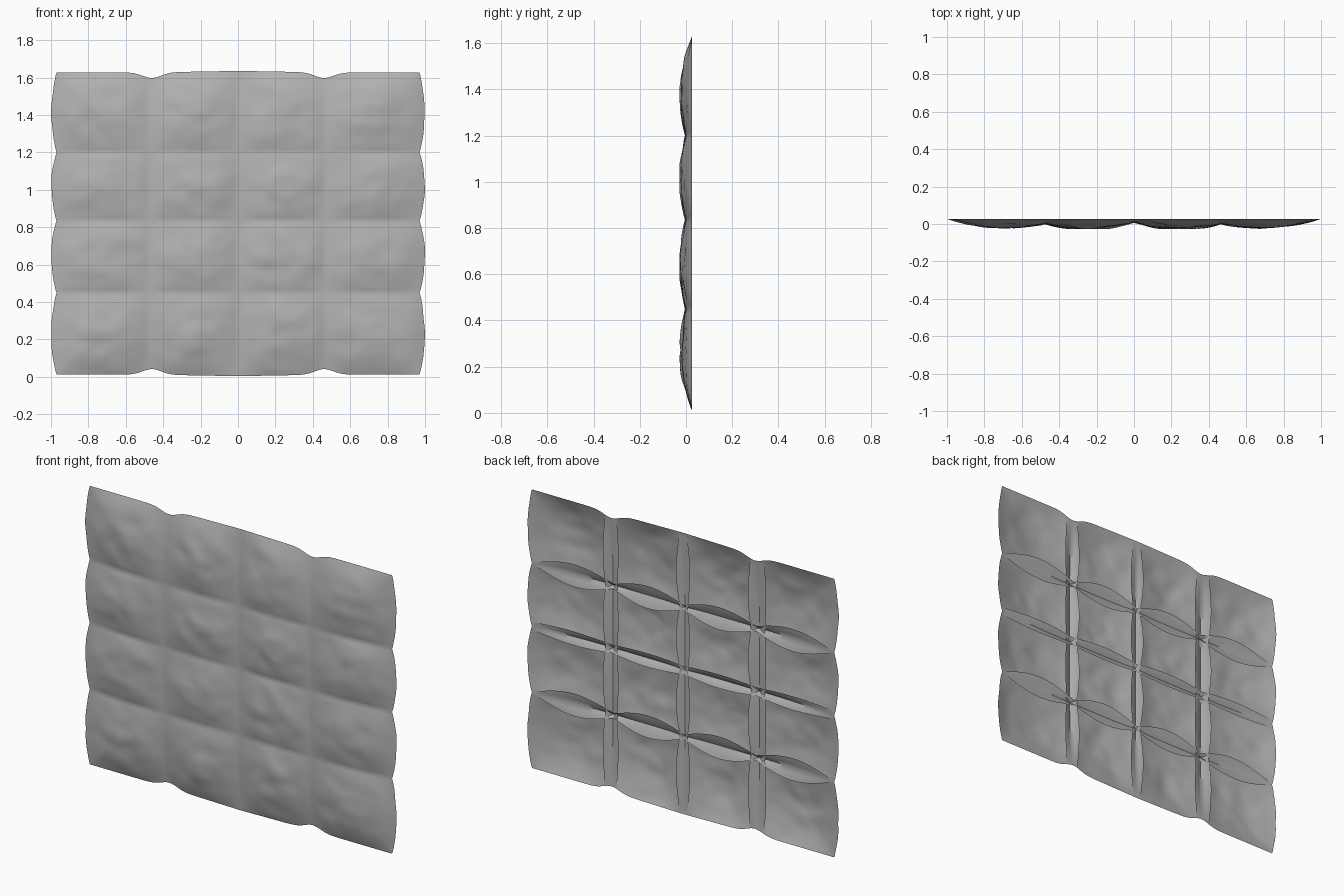
import bpy, bmesh, math
from mathutils import Vector, noise

if "Cube" in bpy.data.objects:
    bpy.data.objects.remove(bpy.data.objects["Cube"])

XS = [-0.97, -0.475, 0.0, 0.465, 0.97]      # vertical seams and edges
ZS = [0.012, 0.45, 0.835, 1.2, 1.628]       # horizontal seams and edges
N = 24                                      # divisions per cushion
BACK, SEAM = 0.027, 0.001

# Dark grey fabric
fabric = bpy.data.materials.new("fabric")
fabric.diffuse_color = (0.45, 0.45, 0.45, 1)
fabric.use_nodes = True
fabric.node_tree.nodes["Principled BSDF"].inputs["Base Color"].default_value = fabric.diffuse_color


def hump(t, p=0.85):
    return max(0.0, math.sin(math.pi * t)) ** p


def split(i):
    c = min(i // N, 3)
    return c, i / N - c


def edge_closeness(c, t):
    if c == 0:
        return (1 - t) ** 2
    return t ** 2 if c == 3 else 0.0


def seam_depth(x):
    return SEAM + 0.008 * math.exp(-(x / 0.09) ** 2)


def sheet_point(i, j):
    ci, u = split(i)
    cj, v = split(j)
    x = XS[ci] + (XS[ci + 1] - XS[ci]) * u
    z = ZS[cj] + (ZS[cj + 1] - ZS[cj]) * v
    ex, ez = edge_closeness(ci, u), edge_closeness(cj, v)
    # scalloped side edges, notched top and bottom edges
    ripple = noise.noise(Vector((x * 3, 7.7, z * 9)))
    x += math.copysign(ex * (0.028 * hump(v, 0.8) + 0.006 * ripple * hump(v)), x)
    notch = 0.03 * math.exp(-((abs(x) - 0.46) / 0.07) ** 2)
    z += ez * notch * (1 if cj == 0 else -1)
    if abs(x) < 0.45:
        z += ez * 0.008 * (1 - abs(x) / 0.45) * (-1 if cj == 0 else 1)
    # padded depth with soft wrinkles
    wrinkle = (noise.noise(Vector((x * 6, 3.1, z * 7 + x * 3)))
               + 0.6 * noise.noise(Vector((x * 11, 5.3, z * 13))))
    base = seam_depth(x)
    puff = hump(u) * hump(v) * (0.027 + 0.011 * wrinkle)
    # seams lift forward between crossings
    lift = 0.006 * (hump(u) + 0.4 * hump(v)) * (1 - max(ex, ez))
    y = base + (BACK - base) * max(ex, ez) - puff - lift * (1 - hump(u) * hump(v))
    return x, max(y, -0.028), z


def grid_object(name, rows):
    bm = bmesh.new()
    vs = [[bm.verts.new(p) for p in r] for r in rows]
    for a, b in zip(vs, vs[1:]):
        for k in range(len(a) - 1):
            bm.faces.new((a[k], a[k + 1], b[k + 1], b[k]))
    me = bpy.data.meshes.new(name)
    bm.to_mesh(me)
    bm.free()
    me.materials.append(fabric)
    ob = bpy.data.objects.new(name, me)
    bpy.context.collection.objects.link(ob)
    bpy.ops.object.select_all(action='DESELECT')
    ob.select_set(True)
    bpy.context.view_layer.objects.active = ob
    bpy.ops.object.shade_smooth_by_angle(angle=math.radians(50))
    return ob


# Quilted front sheet
grid_object("quilted_front",
            [[sheet_point(i, j) for i in range(4 * N + 1)] for j in range(4 * N + 1)])


# Folded seam flaps on the back: V-shaped ribbons, pinched where seams cross
def flap(name, pos, stations, vertical, narrow, wide, inset):
    rows = []
    length = stations[4] - stations[0]
    for k in range(4 * N + 1):
        c, t = split(k)
        s = stations[c] + (stations[c + 1] - stations[c]) * t
        s = stations[0] + inset + (s - stations[0]) * (1 - 2 * inset / length)
        half = narrow + (wide - narrow) * hump(t, 1.0)
        base = seam_depth(pos if vertical else s) + 0.002
        depth = base + (BACK - base) * edge_closeness(c, t)
        row = []
        for q in (-1, -0.75, -0.4, 0, 0.4, 0.75, 1):
            y = depth + (BACK - depth) * abs(q) ** 0.7 * (0.6 + 0.4 * hump(t))
            p = pos + q * half
            row.append((p, y, s) if vertical else (s, y, p))
        rows.append(row)
    grid_object(name, rows)


for name, idx, narrow, wide, inset in (("left", 1, 0.045, 0.058, 0.032),
                                       ("middle", 2, 0.025, 0.045, 0.01),
                                       ("right", 3, 0.038, 0.05, 0.032)):
    flap("vertical_seam_" + name, XS[idx], ZS, True, narrow, wide, inset)
for name, idx, narrow, wide, inset in (("lower", 1, 0.014, 0.065, 0.03),
                                       ("centre", 2, 0.025, 0.04, 0.012),
                                       ("upper", 3, 0.014, 0.065, 0.03)):
    flap("horizontal_seam_" + name, ZS[idx], XS, False, narrow, wide, inset)
